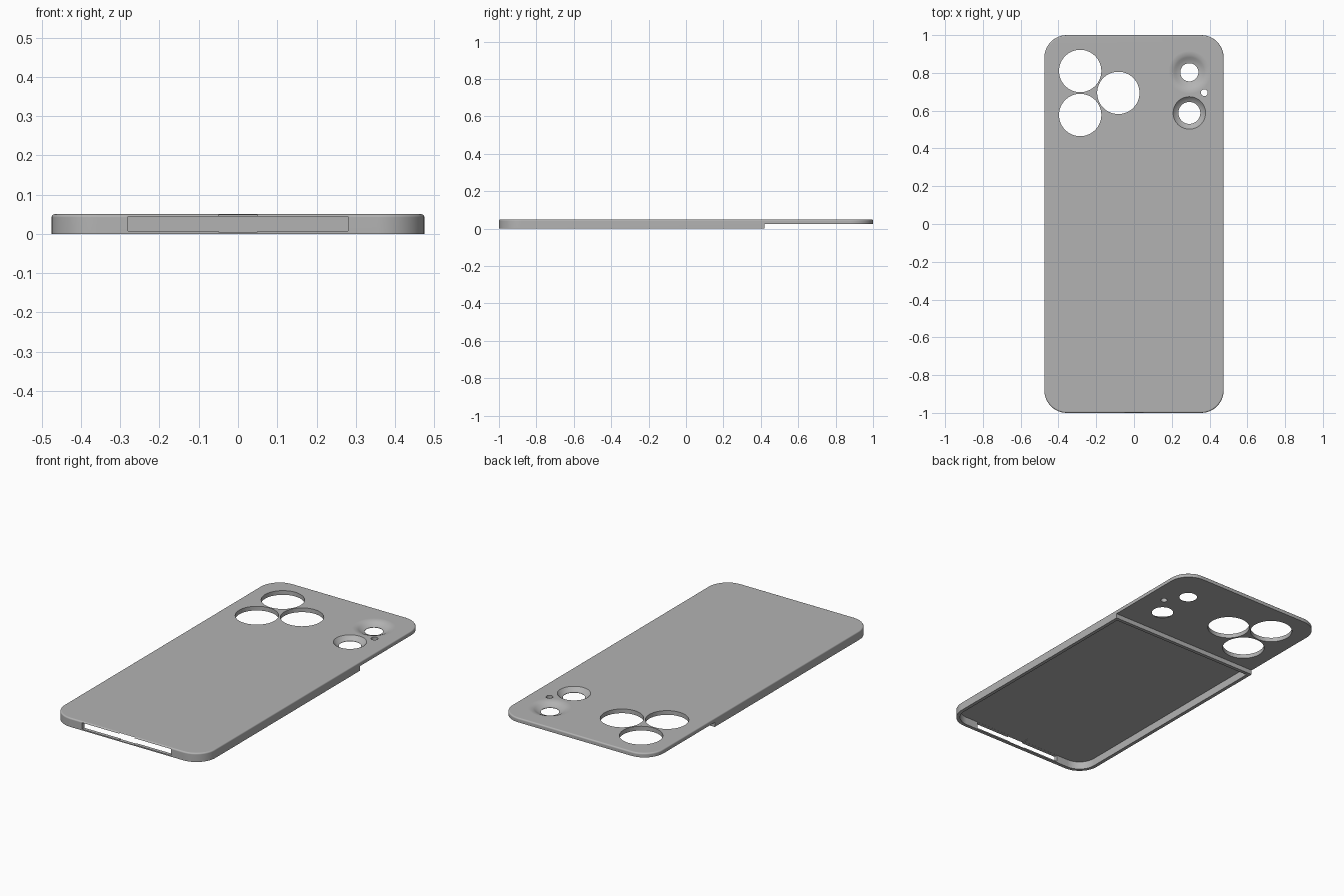
import bpy, bmesh
from math import sin, cos, pi, radians

if "Cube" in bpy.data.objects:
    bpy.data.objects.remove(bpy.data.objects["Cube"])

HALF_X, HALF_Y, TOP = 0.475, 1.0, 0.05
WALL, STEP_Y = 0.02, 0.42

grey = bpy.data.materials.new("matte grey")
grey.use_nodes = True
colour = (0.45, 0.45, 0.45, 1)
grey.diffuse_color = colour
grey.node_tree.nodes["Principled BSDF"].inputs["Base Color"].default_value = colour


def loft(name, rings):
    """Closed solid through rings of equal point count, bottom to top."""
    bm = bmesh.new()
    loops = [[bm.verts.new(p) for p in ring] for ring in rings]
    n = len(loops[0])
    for low, high in zip(loops, loops[1:]):
        for i in range(n):
            j = (i + 1) % n
            bm.faces.new((low[i], low[j], high[j], high[i]))
    bm.faces.new(loops[0][::-1])
    bm.faces.new(loops[-1])
    bmesh.ops.recalc_face_normals(bm, faces=bm.faces)
    mesh = bpy.data.meshes.new(name)
    bm.to_mesh(mesh)
    bm.free()
    mesh.materials.append(grey)
    obj = bpy.data.objects.new(name, mesh)
    bpy.context.collection.objects.link(obj)
    return obj


def outline(hx, y0, y1, r_front, r_rear, z, steps=12):
    """Rectangle with rounded front and rear corners."""
    points = []
    corners = ((1, y1, -1, r_rear, 0), (-1, y1, -1, r_rear, 1),
               (-1, y0, 1, r_front, 2), (1, y0, 1, r_front, 3))
    for sx, y, sy, r, quarter in corners:
        for k in range(steps + 1 if r else 1):
            a = (quarter + k / steps) * pi / 2
            if not r:
                points.append((sx * hx, y, z))
            else:
                points.append((sx * (hx - r) + r * cos(a), y + sy * r + r * sin(a), z))
    return points


def box(name, hx, y0, y1, z0, z1):
    return loft(name, [outline(hx, y0, y1, 0, 0, z) for z in (z0, z1)])


def turned(name, x, y, profile, sides=64):
    """Round cutter from (radius, height) pairs."""
    return loft(name, [[(x + r * cos(2 * pi * i / sides), y + r * sin(2 * pi * i / sides), z)
                        for i in range(sides)] for r, z in profile])


# Outer shell with softly rounded upper edge
ROUND = 0.008
levels = [(0, 0)]
for k in range(6):
    a = k / 5 * pi / 2
    levels.append((ROUND * (1 - cos(a)), TOP - ROUND + ROUND * sin(a)))
shell = loft("phone_case", [
    outline(HALF_X - d, -HALF_Y + d, HALF_Y - d, 0.12 - d, 0.12 - d, z) for d, z in levels])

# Hollow underside, thin camera end, front opening and its thumb notch
cutters = [
    loft("cavity_cutter", [outline(HALF_X - WALL, -HALF_Y + WALL, STEP_Y - WALL, 0.10, 0, z)
                           for z in (-0.05, 0.044)]),
    box("camera_end_cutter", 0.6, STEP_Y, 1.1, -0.05, 0.026),
    box("front_opening_cutter", 0.28, -1.1, -0.95, 0.007, 0.0435),
    box("thumb_notch_cutter", 0.05, -1.1, -0.95, 0.004, 0.0475),
]

# Three large camera holes
for x, y in ((-0.285, 0.81), (-0.285, 0.577), (-0.083, 0.694)):
    cutters.append(turned("camera_hole_cutter", x, y, [(0.112, -0.05), (0.112, 0.1)]))

# Flared hole, conical hole and pin hole
cutters.append(turned("flared_hole_cutter", 0.293, 0.803, [
    (0.048, -0.05), (0.048, 0.028), (0.058, 0.031), (0.07, 0.036),
    (0.08, 0.042), (0.09, 0.0465), (0.102, 0.049), (0.114, 0.0501), (0.114, 0.1)]))
cutters.append(turned("conical_hole_cutter", 0.293, 0.588, [
    (0.058, -0.05), (0.058, 0.028), (0.066, 0.032), (0.077, 0.04),
    (0.086, 0.0501), (0.086, 0.1)]))
cutters.append(turned("pin_hole_cutter", 0.372, 0.695, [(0.018, -0.05), (0.018, 0.1)], 24))

for cutter in cutters:
    cutter.hide_render = True
    cut = shell.modifiers.new(cutter.name, "BOOLEAN")
    cut.operation, cut.solver, cut.object = "DIFFERENCE", "EXACT", cutter

# Bake the cuts and drop the cutters
bpy.context.view_layer.update()
graph = bpy.context.evaluated_depsgraph_get()
baked = bpy.data.meshes.new_from_object(shell.evaluated_get(graph))
shell.modifiers.clear()
shell.data = baked
for cutter in cutters:
    bpy.data.objects.remove(cutter)
baked.materials.clear()
baked.materials.append(grey)
for face in baked.polygons:
    face.material_index = 0

# Smooth curves, crisp edges
for obj in bpy.context.selected_objects:
    obj.select_set(False)
shell.select_set(True)
bpy.context.view_layer.objects.active = shell
bpy.ops.object.shade_smooth_by_angle(angle=radians(30))
weighted = shell.modifiers.new("even_shading", "WEIGHTED_NORMAL")
weighted.keep_sharp = True
